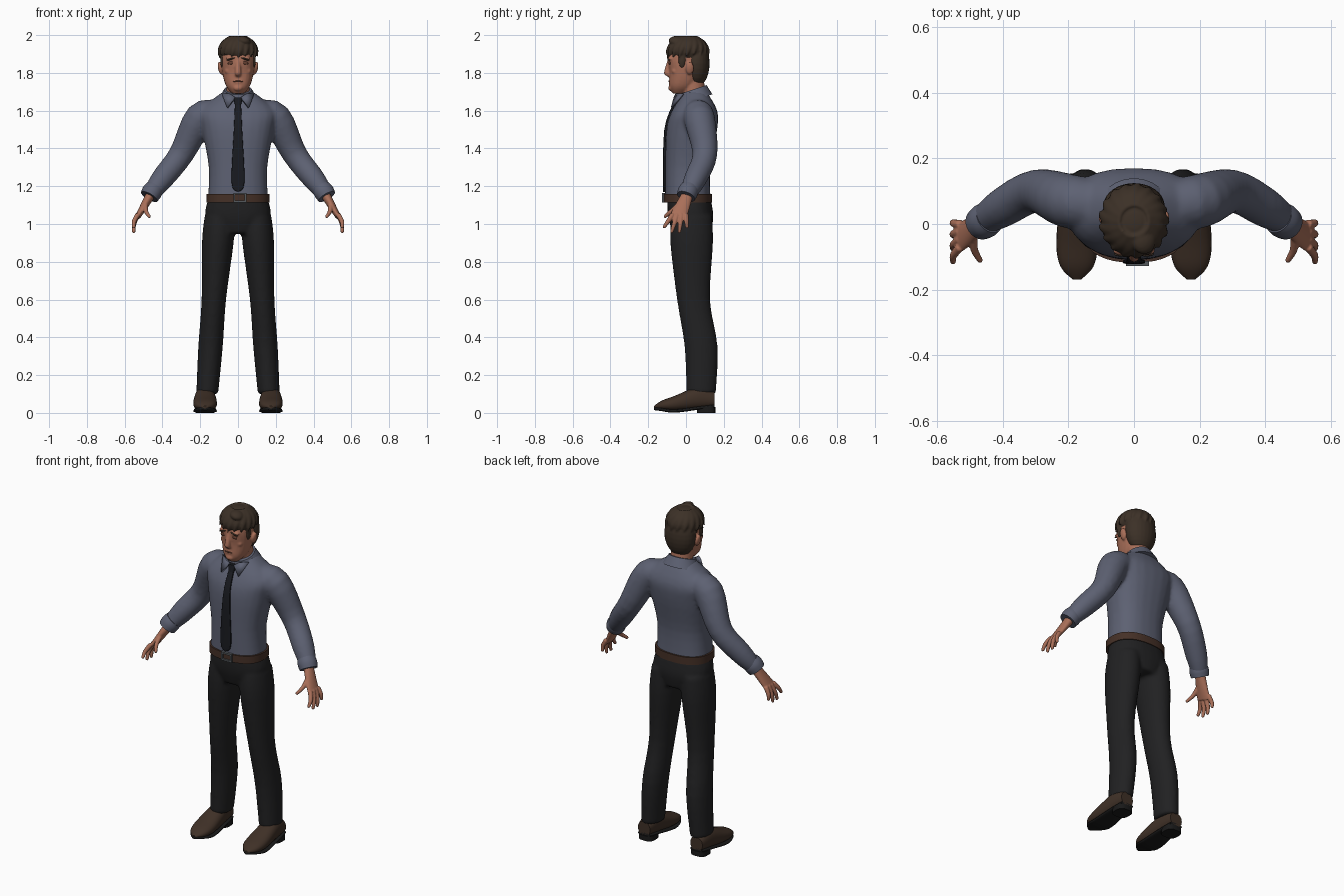
import bpy, bmesh, math, random
from mathutils import Vector, Matrix

random.seed(4)
if "Cube" in bpy.data.objects:
    bpy.data.objects.remove(bpy.data.objects["Cube"])


def material(name, red, green, blue):
    mat = bpy.data.materials.new(name)
    mat.use_nodes = True
    mat.diffuse_color = (red, green, blue, 1)
    shader = mat.node_tree.nodes["Principled BSDF"]
    shader.inputs["Base Color"].default_value = mat.diffuse_color
    shader.inputs["Roughness"].default_value = .8
    return mat


SHIRT = material("slate_shirt", .11, .12, .17)
TROUSERS = material("black_trousers", .015, .015, .016)
TIE = material("dark_tie", .01, .011, .015)
SKIN = material("skin", .4, .16, .1)
SHADE = material("dark_skin", .13, .05, .03)
HAIR = material("brown_hair", .045, .03, .02)
BELT = material("belt_leather", .06, .03, .02)
BUCKLE = material("buckle_metal", .09, .1, .11)
SHOE = material("shoe_leather", .05, .03, .02)
SOLE = material("sole_rubber", .01, .01, .01)

UP = Vector((0, 0, 1))
BACK = Vector((0, 1, 0))
SIDES = {"left": 1, "right": -1}


def spline(points, steps):
    """Smooth curve through stations of any length."""
    padded = [points[0], *points, points[-1]]
    result = []
    for segment in zip(padded, padded[1:], padded[2:], padded[3:]):
        for k in range(steps):
            t = k / steps
            result.append([b + t / 2 * (c - a + t * (2*a - 5*b + 4*c - d + t * (3*(b - c) + d - a)))
                           for a, b, c, d in zip(*segment)])
    return result + [list(points[-1])]


def loft(bm, stations, axis=None, up=BACK, sides=24, steps=4, power=2, side=1):
    """Skin rounded rings given as x, y, z, half width and, if not round, half depth."""
    rows = spline(stations, steps)
    centers = [Vector((row[0] * side, row[1], row[2])) for row in rows]
    rings = []
    for i, row in enumerate(rows):
        after, before = centers[min(i + 1, len(rows) - 1)], centers[max(i - 1, 0)]
        tangent = (axis or after - before).normalized()
        across = up.cross(tangent).normalized()
        along = tangent.cross(across)
        ring = []
        for j in range(sides):
            c, s = math.cos(j * math.tau / sides), math.sin(j * math.tau / sides)
            u = math.copysign(abs(c) ** (2 / power), c) * row[3]
            v = math.copysign(abs(s) ** (2 / power), s) * row[-1]
            ring.append(bm.verts.new(centers[i] + across * u + along * v))
        rings.append(ring)
    for low, high in zip(rings, rings[1:]):
        for j in range(sides):
            k = (j + 1) % sides
            bm.faces.new((low[j], low[k], high[k], high[j]))
    bm.faces.new(rings[0][::-1])
    bm.faces.new(rings[-1])


def column(bm, x, rings, axis=UP, **options):
    """Loft of level rings that share one x."""
    loft(bm, [(x, *ring) for ring in rings], axis, **options)


def ball(bm, center, radii, tilt=0):
    matrix = Matrix.Translation(center) @ Matrix.Rotation(tilt, 4, "Y") @ Matrix.Diagonal((*radii, 1))
    bmesh.ops.create_uvsphere(bm, u_segments=24, v_segments=14, radius=1, matrix=matrix)


def box(bm, center, size):
    matrix = Matrix.Translation(center) @ Matrix.Diagonal((*size, 1))
    bmesh.ops.create_cube(bm, size=1, matrix=matrix)


def finish(name, bm, mat, voxel=0, passes=4):
    """Make the object; a voxel size fuses its overlapping pieces."""
    bmesh.ops.recalc_face_normals(bm, faces=bm.faces[:])
    mesh = bpy.data.meshes.new(name)
    bm.to_mesh(mesh)
    bm.free()
    mesh.materials.append(mat)
    obj = bpy.data.objects.new(name, mesh)
    bpy.context.collection.objects.link(obj)
    bpy.ops.object.select_all(action="DESELECT")
    obj.select_set(True)
    bpy.context.view_layer.objects.active = obj
    if voxel:
        remesh = obj.modifiers.new("fuse", "REMESH")
        remesh.mode = "VOXEL"
        remesh.voxel_size = voxel
        remesh.use_smooth_shade = True
        soften = obj.modifiers.new("soften", "SMOOTH")
        soften.factor = .5
        soften.iterations = passes
    else:
        bpy.ops.object.shade_smooth_by_angle(angle=math.radians(45))
    return obj


# Shirt: torso and sleeves fused
bm = bmesh.new()
column(bm, 0, [(.01, 1.12, .16, .12), (.01, 1.3, .155, .12), (.03, 1.5, .19, .135),
               (.045, 1.6, .2, .12), (.05, 1.7, .08, .06)], power=2.4)
for side in SIDES.values():
    loft(bm, [(.11, .06, 1.58, .07), (.2, .07, 1.56, .083), (.3, .1, 1.37, .066),
              (.4, .05, 1.24, .06), (.46, .01, 1.16, .045)], side=side)
finish("shirt", bm, SHIRT, .011)

# Trousers: hips and legs fused, the legs splaying outward
bm = bmesh.new()
column(bm, 0, [(.015, 1.14, .155, .115), (.025, 1.04, .173, .12), (.03, .95, .1, .1)], power=2.3)
for side in SIDES.values():
    leg = [(1.04, .03, .08), (.9, .03, .084), (.6, .04, .065), (.35, .08, .065), (.1, .08, .058)]
    loft(bm, [(.17 - .07 * z, y, z, width, width * 1.35) for z, y, width in leg], UP, side=side)
finish("trousers", bm, TROUSERS, .011)

# Belt and square buckle frame
bm = bmesh.new()
column(bm, 0, [(.01, z, .167, .128) for z in (1.115, 1.16)], sides=40, steps=1, power=2.4)
finish("belt", bm, BELT)
bm = bmesh.new()
for s in SIDES.values():
    box(bm, (.01 + s * .03, -.12, 1.14), (.01, .015, .05))
    box(bm, (.01, -.12, 1.14 + s * .02), (.06, .015, .01))
finish("belt_buckle", bm, BUCKLE)

# Tie blade and knot
bm = bmesh.new()
blade = [(-.06, 1.64, .016), (-.108, 1.5, .022), (-.115, 1.22, .034), (-.115, 1.17, .002)]
column(bm, 0, [(*ring, .007) for ring in blade], power=4)
finish("tie", bm, TIE)
bm = bmesh.new()
column(bm, 0, [(-.06, 1.63, .016, .014), (-.05, 1.67, .026, .016)], power=3)
finish("tie_knot", bm, TIE)

# Collar band, lower at the throat
bm = bmesh.new()
column(bm, 0, [(.045, 1.655, .108, .1), (.033, 1.71, .074, .08)], Vector((0, -1, 3)))
finish("collar", bm, SHIRT)

for label, side in SIDES.items():
    # Pointed collar flap
    bm = bmesh.new()
    flap = [(.014, -.06, 1.67), (.045, -.05, 1.69), (.085, -.015, 1.69), (.056, -.075, 1.615)]
    bm.faces.new([bm.verts.new((x * side, y, z)) for x, y, z in flap])
    obj = finish(label + "_collar_flap", bm, SHIRT)
    plate = obj.modifiers.new("cloth", "SOLIDIFY")
    plate.thickness = .012
    plate.offset = 0

    # Cuff
    bm = bmesh.new()
    loft(bm, [(.44, .02, 1.19, .05), (.455, .01, 1.17, .054), (.47, 0, 1.145, .05)], side=side)
    finish(label + "_cuff", bm, SHIRT)

    # Hand: palm, four fingers and thumb fused
    bm = bmesh.new()
    loft(bm, [(.46, .01, 1.16, .026, .03), (.5, -.02, 1.09, .02, .04), (.53, -.04, 1.04, .015, .045)], side=side)
    digits = [(Vector((.49, -.04, 1.1)), Vector((.47, -.11, 1.04)))]
    for i in range(4):
        digits.append((Vector((.53, -.07 + .023 * i, 1.05)),
                       Vector((.552, -.115 + .04 * i, .985 if i in (0, 3) else .96))))
    for base, tip in digits:
        knuckle = base.lerp(tip, .55) + Vector((.008, 0, 0))
        loft(bm, [(*base, .014), (*knuckle, .012), (*tip, .009)], side=side, sides=12)
        ball(bm, (tip.x * side, tip.y, tip.z), [.009] * 3)
    finish(label + "_hand", bm, SKIN, .004, 3)

    # Shoe upper, arched sole following its outline, and heel
    outline = [(.15, .07, .04, .04), (.07, .08, .052, .06), (-.06, .05, .063, .04),
               (-.13, .04, .05, .024), (-.17, .03, .012, .006)]
    bm = bmesh.new()
    column(bm, .174, outline, -BACK, up=UP, power=2.3, side=side)
    finish(label + "_shoe", bm, SHOE)
    bm = bmesh.new()
    column(bm, .174, [(y, .01 + abs(y + .06) / 8, width, .009) for y, z, width, depth in outline],
           -BACK, up=UP, power=3, side=side)
    column(bm, .174, [(.107, z, .048) for z in (0, .03)], power=3, steps=1, side=side)
    finish(label + "_sole", bm, SOLE)

# Head: skull, neck, nose, chin, lips, ears, brows and cheeks fused
bm = bmesh.new()
column(bm, 0, [(-.04, 1.69, .03, .03), (-.02, 1.73, .063, .068), (0, 1.8, .083, .088),
               (0, 1.88, .088, .095), (.01, 1.95, .075, .08), (.01, 1.98, .04, .04)], power=2.3)
column(bm, 0, [(.05, 1.63, .065), (.03, 1.79, .06)])
column(bm, 0, [(-.088, 1.87, .009), (-.1, 1.8, .017), (-.086, 1.78, .01)], sides=14)
ball(bm, (0, -.082, 1.72), (.024, .012, .016))
ball(bm, (0, -.082, 1.753), (.028, .01, .012))
for s in SIDES.values():
    ball(bm, (s * .094, .02, 1.825), (.012, .022, .035), s * .2)
    ball(bm, (s * .036, -.084, 1.876), (.03, .012, .01))
    ball(bm, (s * .05, -.06, 1.81), (.02, .016, .018))
finish("head", bm, SKIN, .0055, 3)

# Eyes, mouth and drooping eyebrows
bm = bmesh.new()
for s in SIDES.values():
    ball(bm, (s * .036, -.086, 1.853), (.019, .007, .009), s * .25)
ball(bm, (0, -.089, 1.755), (.026, .005, .004))
finish("eyes_and_mouth", bm, SHADE)
bm = bmesh.new()
for s in SIDES.values():
    ball(bm, (s * .038, -.092, 1.874), (.024, .007, .005), s * .3)
finish("eyebrows", bm, HAIR)

# Hair: cap, nape and sideburns, with locks swept down from the crown
bm = bmesh.new()
ball(bm, (0, .01, 1.918), (.1, .11, .076))
ball(bm, (0, .055, 1.85), (.094, .07, .125))
for s in SIDES.values():
    ball(bm, (s * .082, -.02, 1.865), (.012, .02, .04))
locks = 17
for i in range(locks):
    heading = math.tau * i / locks
    tip = random.uniform(-.15, .1)
    rows = []
    for k in range(4):
        turn, rise = heading - k / 8, 1.2 - .45 * k + tip * k / 3
        wide = .03 - .009 * k
        rows.append((.105 * math.cos(rise) * math.sin(turn), .01 - .112 * math.cos(rise) * math.cos(turn),
                     1.9 + .09 * math.sin(rise), wide / 2, wide))
    loft(bm, rows, up=Vector((math.cos(heading), math.sin(heading), 0)), sides=10)
ball(bm, (.03, -.05, 1.97), (.038, .042, .024), .3)
finish("hair", bm, HAIR, .0055, 1)
